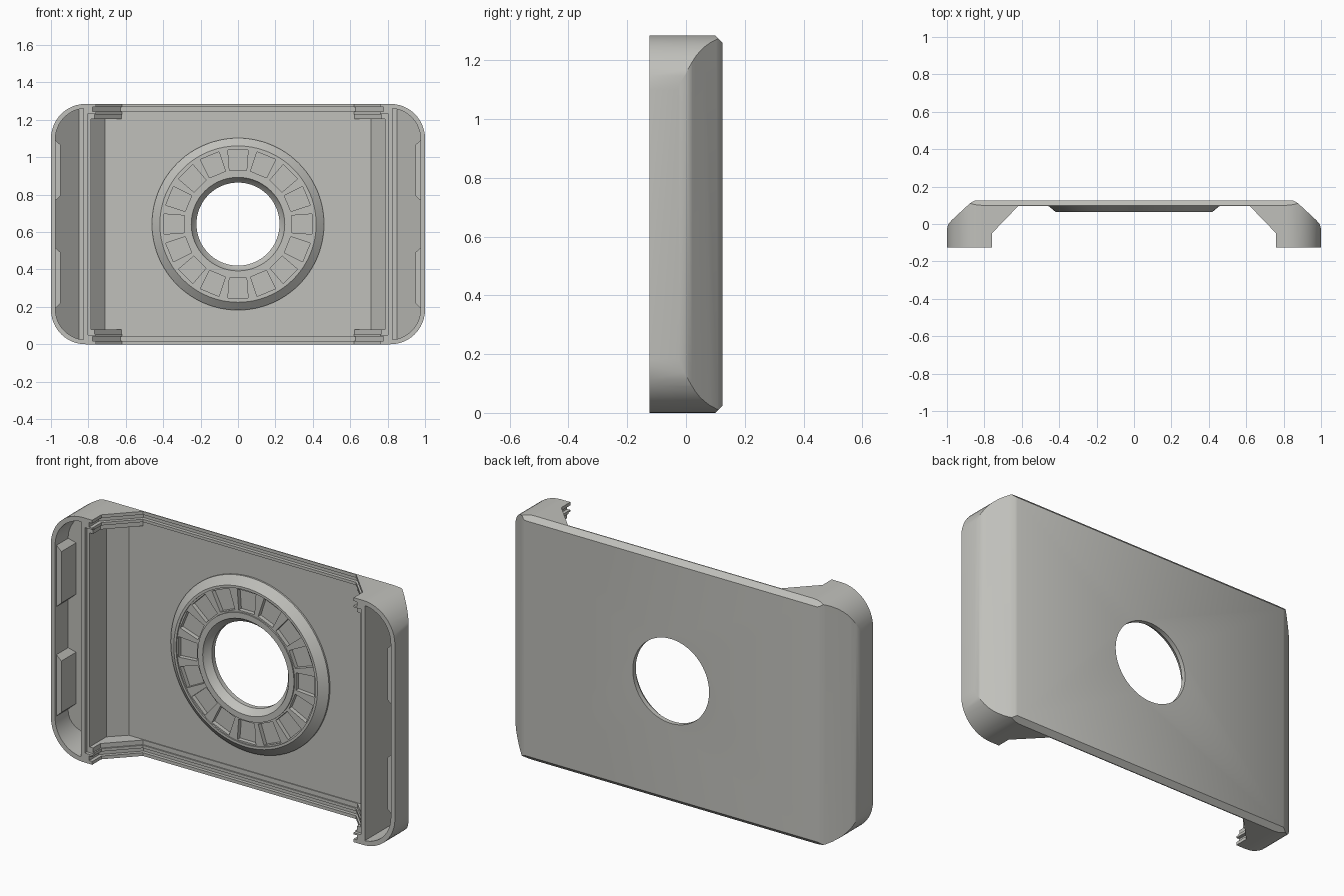
import bpy, bmesh, math
from mathutils import Vector

if "Cube" in bpy.data.objects:
    bpy.data.objects.remove(bpy.data.objects["Cube"])

H = 1.285            # overall height
CZ = H / 2           # centre height
grey = bpy.data.materials.new("warm_grey")
grey.diffuse_color = (0.53, 0.53, 0.50, 1)
grey.use_nodes = True
grey.node_tree.nodes["Principled BSDF"].inputs["Base Color"].default_value = grey.diffuse_color


def prism(name, pts, axis, lo, hi):
    """Extrude a 2D outline along x (y,z points), y (x,z points) or z (x,y points)."""
    place = {'x': lambda a, b, t: (t, a, b),
             'y': lambda a, b, t: (a, t, b),
             'z': lambda a, b, t: (a, b, t)}[axis]
    bm = bmesh.new()
    face = bm.faces.new([bm.verts.new(place(a, b, lo)) for a, b in pts])
    ext = bmesh.ops.extrude_face_region(bm, geom=[face])
    moved = [v for v in ext['geom'] if isinstance(v, bmesh.types.BMVert)]
    bmesh.ops.translate(bm, verts=moved, vec=Vector(place(0, 0, hi - lo)))
    return finish(name, bm)


def finish(name, bm):
    bmesh.ops.recalc_face_normals(bm, faces=bm.faces)
    me = bpy.data.meshes.new(name)
    bm.to_mesh(me)
    bm.free()
    me.materials.append(grey)
    ob = bpy.data.objects.new(name, me)
    bpy.context.collection.objects.link(ob)
    return ob


def boolean(ob, tool, op='DIFFERENCE'):
    mod = ob.modifiers.new("cut", 'BOOLEAN')
    mod.operation, mod.solver, mod.object = op, 'EXACT', tool
    bpy.context.view_layer.objects.active = ob
    bpy.ops.object.modifier_apply(modifier=mod.name)
    bpy.data.objects.remove(tool)


def smooth(ob, angle):
    bpy.ops.object.select_all(action='DESELECT')
    ob.select_set(True)
    bpy.context.view_layer.objects.active = ob
    bpy.ops.object.shade_smooth_by_angle(angle=math.radians(angle))


def rounded(inset, radius, n=12):
    """Rounded rectangle outline in x,z."""
    pts = []
    for k, (sx, sz) in enumerate([(1, 1), (-1, 1), (-1, -1), (1, -1)]):
        cx, cz = sx * (1 - inset - radius), CZ + sz * (CZ - inset - radius)
        for i in range(n + 1):
            a = math.radians(90 * k + 90 * i / n)
            pts.append((cx + radius * math.cos(a), cz + radius * math.sin(a)))
    return pts


def mirrored(half):
    """Complete a half outline across x = 0."""
    return half + [(-x, y) for x, y in reversed(half)]


def channel(d, slope_shift=0.0):
    """Opening between the two ends, pushed into the body by d."""
    s = slope_shift
    return mirrored([(0.76 + d + s, -0.3), (0.76 + d + s, -0.05 + d * 0.4),
                     (0.62 + d * 0.4 + s, 0.095 + d)])


# Case body: rounded slab with chamfered ends and back edges
body = prism("case_body", rounded(0, 0.185), 'y', -0.125, 0.2)
boolean(body, prism("end_chamfer", mirrored(
    [(1.03, -0.3), (1.01, -0.06), (1.0, -0.025), (0.992, 0.0), (0.975, 0.02),
     (0.88, 0.108), (0.862, 0.12), (0.83, 0.135), (0.8, 0.3)]), 'z', -0.2, 1.5), 'INTERSECT')
boolean(body, prism("back_chamfer", [(-0.3, -0.2), (-0.1, -0.2), (0.125, 0.025),
        (0.125, H - 0.025), (-0.1, H + 0.2), (-0.3, H + 0.2)], 'x', -1.5, 1.5), 'INTERSECT')

# Open front between the ends, then the recessed pan and its slopes
boolean(body, prism("opening", channel(0), 'z', -0.2, 1.5))
boolean(body, prism("pan", mirrored([(0.787, -0.3), (0.787, 0.03), (0.71, 0.107)]),
                    'z', 0.08, H - 0.08))

# Grooves in the long rails and a small step on their inner edge
for mid, half, depth in ((0.029, 0.012, 0.018), (0.069, 0.013, 0.007)):
    for z in (mid, H - mid):
        boolean(body, prism("rail_groove", channel(depth), 'z', z - half, z + half))

for s in (-1, 1):
    # Step along the front edge of each inner end wall
    boolean(body, prism("wall_step", [(s * 0.75, 0.05), (s * 0.803, 0.05),
            (s * 0.803, H - 0.05), (s * 0.75, H - 0.05)], 'y', -0.3, -0.108))
    # Hollow end pocket with a floor parallel to the chamfer
    pocket = prism("pocket", rounded(0.024, 0.163), 'y', -0.4, 0.3)
    boolean(pocket, prism("pocket_limit", [(s * x, y) for x, y in
            [(0.825, -0.3), (0.825, 0.1), (0.85, 0.1), (0.985, -0.025), (0.985, -0.3)]],
            'z', -0.2, 1.5), 'INTERSECT')
    boolean(body, pocket)
    # Tapered grip pads inside the outer wall
    for i, z in enumerate((0.355, H - 0.355)):
        prism(f"grip_pad_{'left' if s < 0 else 'right'}_{i + 1}",
              [(s * 0.98, z - 0.165), (s * 0.948, z - 0.135),
               (s * 0.948, z + 0.135), (s * 0.98, z + 0.165)], 'y', -0.113, 0.01)

# Round through hole
N = 96
circle = [(0.222 * math.cos(2 * math.pi * i / N), CZ + 0.222 * math.sin(2 * math.pi * i / N))
          for i in range(N)]
boolean(body, prism("hole", circle, 'y', -0.3, 0.3))
smooth(body, 28)

# Magnet ring: turned profile (radius, y) around the hole
profile = [(0.46, 0.098), (0.418, 0.064), (0.405, 0.064), (0.405, 0.071), (0.28, 0.071),
           (0.28, 0.064), (0.25, 0.064), (0.245, 0.076), (0.222, 0.1), (0.222, 0.115),
           (0.46, 0.115)]
bm = bmesh.new()
rings = []
for i in range(N):
    a = 2 * math.pi * i / N
    rings.append([bm.verts.new((r * math.cos(a), y, CZ + r * math.sin(a))) for r, y in profile])
for i in range(N):
    p, q = rings[i], rings[(i + 1) % N]
    for j in range(len(profile)):
        k = (j + 1) % len(profile)
        bm.faces.new((p[j], p[k], q[k], q[j]))
ring = finish("magnet_ring", bm)

# Sixteen tapered recesses around the ring
for i in range(16):
    a = math.radians(22.5 * i)
    c, s = math.cos(a), math.sin(a)
    cell = [(0.287, -0.046), (0.396, -0.054), (0.396, 0.054), (0.287, 0.046)]
    boolean(ring, prism("recess", [(u * c - v * s, CZ + u * s + v * c) for u, v in cell],
                        'y', 0.0, 0.094))
smooth(ring, 28)
